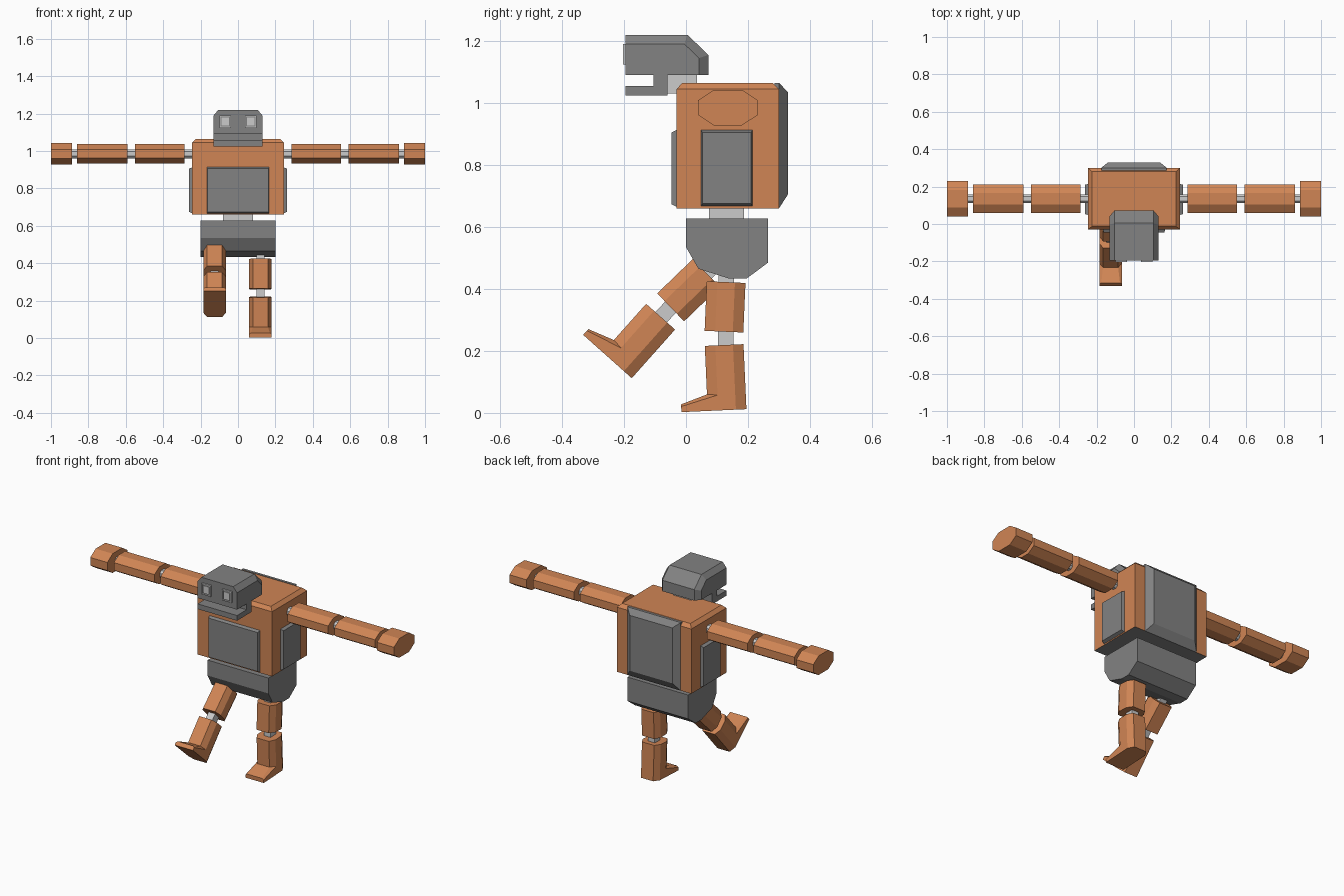
import bpy, bmesh, math
from mathutils import Matrix, Vector

if "Cube" in bpy.data.objects:
    bpy.data.objects.remove(bpy.data.objects["Cube"])


def material(name, color):
    m = bpy.data.materials.new(name)
    m.diffuse_color = (*color, 1)
    m.use_nodes = True
    m.node_tree.nodes["Principled BSDF"].inputs["Base Color"].default_value = m.diffuse_color
    return m


ORANGE = material("orange_paint", (0.63, 0.235, 0.09))
GRAY = material("dark_gray", (0.225, 0.225, 0.225))
LIGHT = material("light_gray", (0.6, 0.6, 0.6))


def finish(name, bm, *mats):
    bmesh.ops.recalc_face_normals(bm, faces=bm.faces)
    mesh = bpy.data.meshes.new(name)
    bm.to_mesh(mesh)
    bm.free()
    for m in mats:
        mesh.materials.append(m)
    ob = bpy.data.objects.new(name, mesh)
    bpy.context.collection.objects.link(ob)
    return ob


def hull(name, points, mat, matrix=Matrix()):
    """Convex flat-faced solid around a few corner points."""
    bm = bmesh.new()
    for p in points:
        bm.verts.new(matrix @ Vector(p))
    res = bmesh.ops.convex_hull(bm, input=bm.verts)
    junk = {g for g in res["geom_interior"] if isinstance(g, bmesh.types.BMVert)}
    bmesh.ops.delete(bm, geom=list(junk), context="VERTS")
    bmesh.ops.dissolve_limit(bm, angle_limit=0.01, verts=bm.verts, edges=bm.edges)
    return finish(name, bm, mat)


def box(name, x, y, z, mat, matrix=Matrix()):
    return hull(name, [(a, b, c) for a in x for b in y for c in z], mat, matrix)


def octagon(w, d, cw, cd):
    """Half sizes w, d with chamfers cw, cd."""
    return [(sx * a, sy * b) for sx in (1, -1) for sy in (1, -1)
            for a, b in ((w, d - cd), (w - cw, d))]


def mirrored(points):
    return [(s * x, y, z) for s in (1, -1) for x, y, z in points]


def place(x, y, z, degrees=0):
    return Matrix.Translation((x, y, z)) @ Matrix.Rotation(math.radians(degrees), 4, "X")


# Torso with chamfered top rim and gray underside
torso = hull("torso", mirrored([
    (0.245, -0.03, 0.66), (0.245, 0.3, 0.66), (0.245, -0.03, 1.045),
    (0.245, 0.3, 1.045), (0.225, -0.012, 1.065), (0.225, 0.28, 1.065)]), ORANGE)
torso.data.materials.append(GRAY)
for poly in torso.data.polygons:
    if poly.normal.z < -0.9:
        poly.material_index = 1

# Gray panels: front, back and both sides
hull("front_panel", mirrored([
    (x, y, z) for x, y, zs in ((0.17, -0.02, (0.66, 0.918)), (0.162, -0.046, (0.673, 0.905)))
    for z in zs]), GRAY)
hull("back_panel", mirrored([
    (x, y, z) for x, y, zs in ((0.175, 0.285, (0.66, 1.065)), (0.175, 0.3, (0.66, 1.065)),
                               (0.14, 0.329, (0.705, 1.035)))
    for z in zs]), GRAY)
for side, s in (("left", 1), ("right", -1)):
    hull(side + "_side_panel", [
        (s * x, y, z) for x, ys, zs in ((0.23, (0.045, 0.218), (0.66, 0.918)),
                                        (0.263, (0.053, 0.21), (0.675, 0.905)))
        for y in ys for z in zs], GRAY)

# Waist and hips
box("waist", (-0.08, 0.08), (0.075, 0.187), (0.6, 0.67), LIGHT)
hull("pelvis", mirrored([(0.2, y, z) for y, z in (
    (0, 0.627), (0.265, 0.627), (0.265, 0.485), (0.195, 0.433),
    (0.14, 0.433), (0.04, 0.465), (0, 0.535))]), GRAY)

# Head, jaw and neck
box("neck", (-0.06, 0.06), (-0.06, 0.035), (1.03, 1.1), LIGHT)
hull("head", mirrored([
    (0.13, -0.195, 1.09), (0.13, -0.195, 1.19), (0.105, -0.195, 1.22),
    (0.105, 0.005, 1.22), (0.13, -0.005, 1.19), (0.13, 0.042, 1.145),
    (0.13, 0.042, 1.09), (0.105, 0.072, 1.155), (0.105, 0.072, 1.09)]), GRAY)
box("jaw", (-0.13, 0.13), (-0.195, -0.06), (1.024, 1.055), GRAY)
box("jaw_hinge", (-0.13, 0.13), (-0.105, -0.06), (1.05, 1.095), GRAY)


# Eyes: light frame, sunken gray ring, raised pupil
def eye(name, x):
    bm = bmesh.new()
    bmesh.ops.create_cube(bm, size=1, matrix=Matrix.Translation((x, -0.195, 1.157))
                          @ Matrix.Diagonal((0.062, 0.018, 0.066, 1)))
    face = min(bm.faces, key=lambda f: f.calc_center_median().y)
    bmesh.ops.inset_region(bm, faces=[face], thickness=0.009)
    for thick, depth in ((0.0005, -0.006), (0.007, 0), (0.0005, 0.004)):
        ring = bmesh.ops.inset_region(bm, faces=[face], thickness=thick, depth=depth)
        if depth == 0:
            for f in ring["faces"]:
                f.material_index = 1
    finish(name, bm, LIGHT, GRAY)


eye("left_eye", 0.068)
eye("right_eye", -0.068)

# Arms stretched sideways: rod, two segments and a hand each
ARM_Y, ARM_Z = 0.135, 0.985
for side, s in (("left", 1), ("right", -1)):
    for part, x0, x1, section, mat in (
            ("arm_rod", 0.23, 0.91, octagon(0.024, 0.024, 0.013, 0.013), LIGHT),
            ("upper_arm", 0.285, 0.552, octagon(0.075, 0.051, 0.045, 0.028), ORANGE),
            ("forearm", 0.592, 0.86, octagon(0.075, 0.051, 0.045, 0.028), ORANGE),
            ("hand", 0.888, 1.0, octagon(0.096, 0.057, 0.05, 0.033), ORANGE)):
        hull(f"{side}_{part}", [(s * x, ARM_Y + a, ARM_Z + b)
                                for x in (x0, x1) for a, b in section], mat)

# Legs: the left one stands, the right one is lifted forward
LEG = octagon(0.06, 0.0625, 0.02, 0.034)
for side, x, thigh, knee, heel in (
        ("left", 0.12, (0.126, 0.342, -2.5), (0.129, 0.241, 0), (0.195, 0.012, 2.6)),
        ("right", -0.125, (0.008, 0.396, -46), (-0.065, 0.325, -44), (-0.175, 0.112, -41.7))):
    m = place(x, *thigh)
    hull(side + "_thigh", [(a, b, z) for a, b in LEG for z in (-0.08, 0.08)], ORANGE, m)
    box(side + "_hip_joint", (-0.022, 0.022), (-0.025, 0.025), (0.07, 0.125), LIGHT, m)
    box(side + "_knee_joint", (-0.022, 0.022), (-0.025, 0.025), (-0.04, 0.04), LIGHT,
        place(x, *knee))
    m = place(x, *heel)
    hull(side + "_shin", [(a, b - 0.0625, z) for a, b in LEG for z in (0, 0.21)], ORANGE, m)
    hull(side + "_foot", mirrored([
        (0.06, -0.21, 0), (0.06, -0.21, 0.018), (0.05, -0.21, 0.025),
        (0.06, -0.08, 0), (0.06, -0.125, 0.03), (0.06, -0.09, 0.05),
        (0.04, -0.12, 0.055), (0.04, -0.08, 0.055)]), ORANGE, m)
